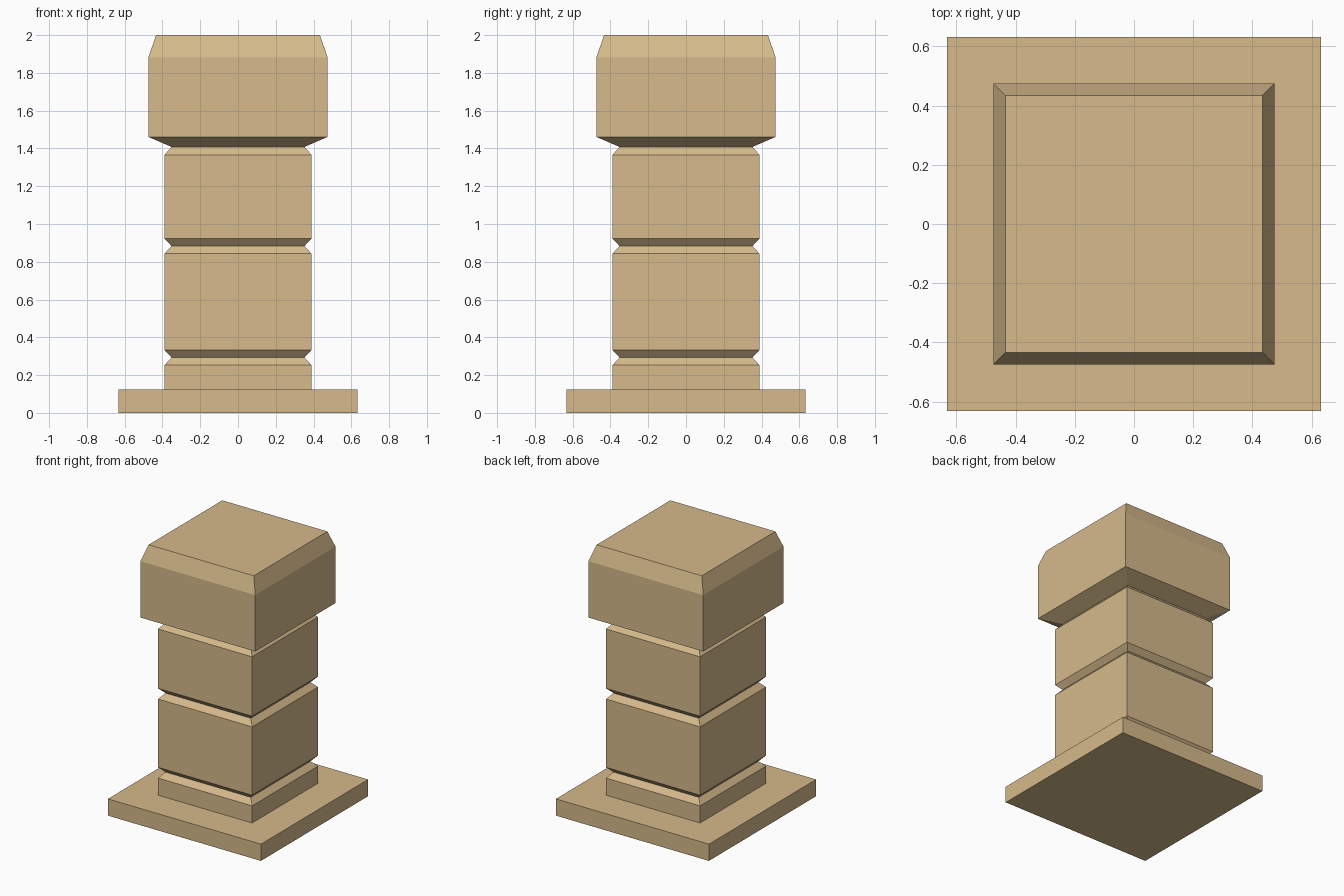
import bpy, bmesh

if "Cube" in bpy.data.objects:
    bpy.data.objects.remove(bpy.data.objects["Cube"])

tan = bpy.data.materials.new("tan_stone")
tan.diffuse_color = (0.67, 0.49, 0.26, 1)
tan.use_nodes = True
tan.node_tree.nodes["Principled BSDF"].inputs["Base Color"].default_value = tan.diffuse_color


def square_loft(name, profile):
    """Closed square solid from (half_width, z) levels, bottom to top."""
    bm = bmesh.new()
    rings = [[bm.verts.new((sx * h, sy * h, z))
              for sx, sy in ((-1, -1), (1, -1), (1, 1), (-1, 1))]
             for h, z in profile]
    for low, high in zip(rings, rings[1:]):
        for i in range(4):
            j = (i + 1) % 4
            bm.faces.new((low[i], low[j], high[j], high[i]))
    bm.faces.new(rings[0][::-1])
    bm.faces.new(rings[-1])
    me = bpy.data.meshes.new(name)
    bm.to_mesh(me)
    bm.free()
    me.materials.append(tan)
    ob = bpy.data.objects.new(name, me)
    bpy.context.collection.objects.link(ob)
    return ob


W, N = 0.389, 0.352  # shaft half width, groove half width

# Flat plinth
square_loft("base_plinth", [(0.632, 0), (0.632, 0.125)])

# Shaft with V grooves
shaft = [(W, 0.125)]
for z in (0.293, 0.883):
    shaft += [(W, z - 0.04), (N, z), (W, z + 0.04)]
shaft += [(W, 1.366), (N, 1.408)]
square_loft("shaft", shaft)

# Cap block with tapered underside and bevelled top
square_loft("cap_block", [(N, 1.408), (0.474, 1.461), (0.474, 1.882), (0.434, 2.0)])
